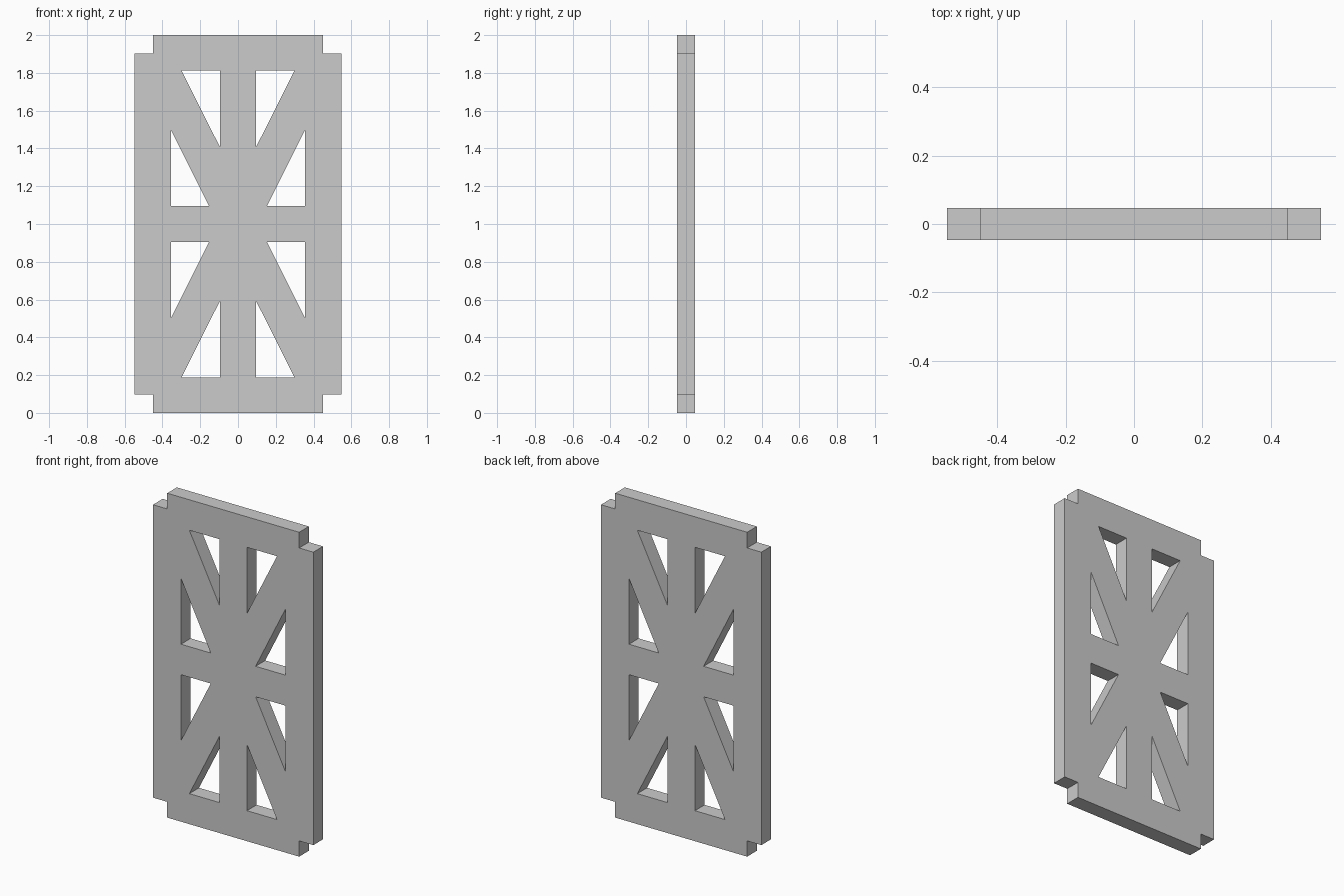
import bpy, bmesh
from math import pi

if "Cube" in bpy.data.objects:
    bpy.data.objects.remove(bpy.data.objects["Cube"])

HALF_DEPTH = 0.047

curve = bpy.data.curves.new("truss_panel", 'CURVE')
curve.dimensions = '2D'
curve.fill_mode = 'BOTH'
curve.extrude = HALF_DEPTH


def add_loop(points):
    """Closed straight-edged loop in the panel's plane (x, z)."""
    spline = curve.splines.new('POLY')
    spline.points.add(len(points) - 1)
    for p, (x, z) in zip(spline.points, points):
        p.co = (x, z, 0, 1)
    spline.use_cyclic_u = True


# Outline with a square notch at each corner, relative to the panel centre
corner = [(0.547, 0.903), (0.45, 0.903), (0.45, 1.0)]
outline = (corner
           + [(-x, z) for x, z in reversed(corner)]
           + [(-x, -z) for x, z in corner]
           + [(x, -z) for x, z in reversed(corner)])
add_loop([(x, z + 1) for x, z in outline])

# Two triangular windows per quarter, mirrored to all four quarters
end_window = [(0.094, 0.812), (0.299, 0.812), (0.094, 0.404)]
side_window = [(0.356, 0.094), (0.153, 0.094), (0.356, 0.5)]
for sx in (1, -1):
    for sz in (1, -1):
        for window in (end_window, side_window):
            add_loop([(sx * x, sz * z + 1) for x, z in window])

panel = bpy.data.objects.new("truss_panel", curve)
bpy.context.collection.objects.link(panel)
panel.rotation_euler.x = pi / 2

# Turn the profile into a clean, closed mesh
bpy.context.view_layer.objects.active = panel
panel.select_set(True)
bpy.ops.object.convert(target='MESH')
bpy.ops.object.transform_apply(location=False, rotation=True, scale=False)
bm = bmesh.new()
bm.from_mesh(panel.data)
bmesh.ops.remove_doubles(bm, verts=bm.verts, dist=1e-4)
bmesh.ops.recalc_face_normals(bm, faces=bm.faces)
for f in bm.faces:
    f.smooth = False
bm.to_mesh(panel.data)
bm.free()
